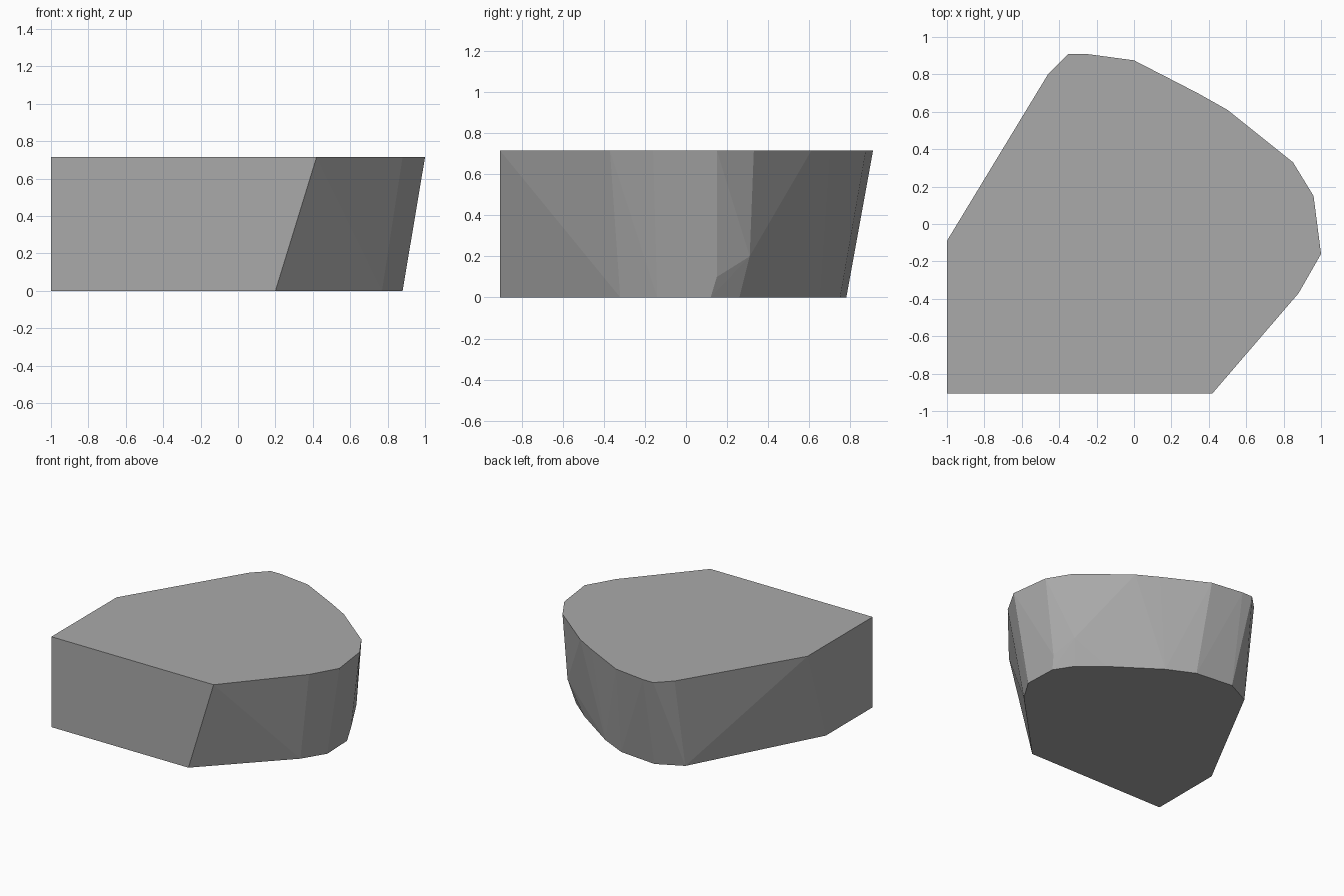
import bpy
import bmesh

cube = bpy.data.objects.get("Cube")
if cube:
    bpy.data.objects.remove(cube, do_unlink=True)

HEIGHT = 0.715

# Rim outline, counter-clockwise from the square front corner
top_outline = [
    (-1, -.905), (.42, -.905), (.88, -.37), (1, -.16), (.96, .15),
    (.85, .33), (.5, .61), (.34, .7), (0, .875), (-.26, .91),
    (-.35, .91), (-.46, .8), (-1, -.09),
]
# Smaller footprint on the ground
base_outline = [
    (-1, -.905), (.2, -.905), (.77, -.32), (.88, -.14), (.87, .12),
    (.78, .26), (.6, .41), (.25, .65), (.04, .75), (-.27, .78),
    (-.47, .68), (-1, -.32),
]
# Corners part-way up the curved flank
flank_points = [(.885, .15, .1), (.82, .31, .2), (.59, .47, .32)]


def material(name, value):
    mat = bpy.data.materials.new(name)
    mat.use_nodes = True
    colour = (value, value, value, 1)
    mat.diffuse_color = colour
    mat.node_tree.nodes["Principled BSDF"].inputs["Base Color"].default_value = colour
    return mat


def hull_object(name, points, mat):
    """Wrap the points in a flat-shaded convex block."""
    bm = bmesh.new()
    for p in points:
        bm.verts.new(p)
    result = bmesh.ops.convex_hull(bm, input=bm.verts[:])
    loose = {g for g in result["geom_interior"] + result["geom_unused"]
             if isinstance(g, bmesh.types.BMVert)}
    bmesh.ops.delete(bm, geom=list(loose), context="VERTS")
    # Merge coplanar triangles into clean flat faces
    bmesh.ops.dissolve_limit(bm, angle_limit=0.01, verts=bm.verts[:], edges=bm.edges[:])
    bmesh.ops.recalc_face_normals(bm, faces=bm.faces[:])
    mesh = bpy.data.meshes.new(name)
    bm.to_mesh(mesh)
    bm.free()
    mesh.materials.append(mat)
    obj = bpy.data.objects.new(name, mesh)
    bpy.context.collection.objects.link(obj)
    return obj


# Faceted block with flared, rounded back and flat front
points = [(x, y, HEIGHT) for x, y in top_outline]
points += [(x, y, 0) for x, y in base_outline]
points += flank_points
hull_object("faceted_block", points, material("mid grey", 0.4))
